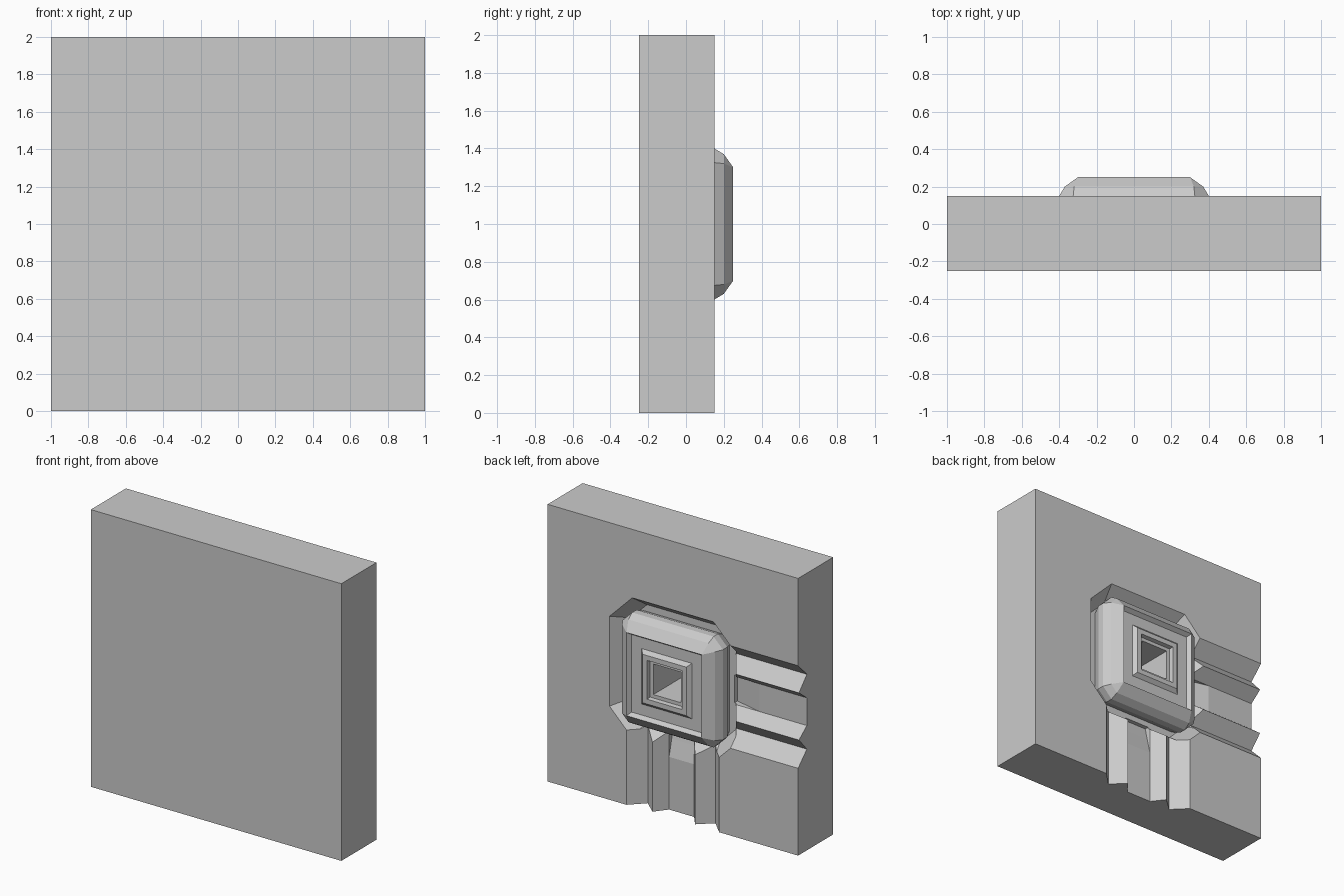
import bpy, bmesh

if "Cube" in bpy.data.objects:
    bpy.data.objects.remove(bpy.data.objects["Cube"])


def loft(name, loops, wrap=False):
    """Join equal-length point loops into a solid; wrap makes a closed ring."""
    bm = bmesh.new()
    rows = [[bm.verts.new(p) for p in loop] for loop in loops]
    pairs = list(zip(rows, rows[1:]))
    if wrap:
        pairs.append((rows[-1], rows[0]))
    else:
        bm.faces.new(rows[0])
        bm.faces.new(rows[-1])
    n = len(rows[0])
    for a, b in pairs:
        for i in range(n):
            j = (i + 1) % n
            bm.faces.new((a[i], a[j], b[j], b[i]))
    bmesh.ops.remove_doubles(bm, verts=bm.verts, dist=1e-5)
    bmesh.ops.recalc_face_normals(bm, faces=bm.faces)
    mesh = bpy.data.meshes.new(name)
    bm.to_mesh(mesh)
    bm.free()
    obj = bpy.data.objects.new(name, mesh)
    bpy.context.collection.objects.link(obj)
    return obj


def ring(h, c, y):
    """Square of half size h with corners chamfered from c, at depth y."""
    pts = [(h, c), (c, h), (-c, h), (-h, c), (-h, -c), (-c, -h), (c, -h), (h, -c)]
    return [(x, y, 1 + z) for x, z in pts]


def cut(target, cutter):
    mod = target.modifiers.new("cut", 'BOOLEAN')
    mod.operation = 'DIFFERENCE'
    mod.solver = 'EXACT'
    mod.object = cutter
    bpy.context.view_layer.objects.active = target
    bpy.ops.object.modifier_apply(modifier=mod.name)
    bpy.data.objects.remove(cutter, do_unlink=True)


# Wall slab
panel = loft("wall_panel", [[(x, y, z) for x, z in ((-1, 0), (1, 0), (1, 2), (-1, 2))]
                            for y in (-0.25, 0.15)])

# Chamfered recess around the boss, and the deep square hole
cut(panel, loft("recess_cutter", [ring(0.52, 0.33, 0.17), ring(0.42, 0.29, 0.03)]))
cut(panel, loft("hole_cutter", [ring(0.11, 0.11, 0.1), ring(0.11, 0.11, -0.16)]))

# Ridged channels running from the recess to the bottom and to the side
half = [(0.38, 0.16), (0.27, 0.05), (0.17, 0.14), (0.10, 0.05)]
profile = half + [(-u, y) for u, y in reversed(half)]
dip = [(0.62, 0.05), (0.5, 0.02), (0.41, 0.0), (0.41, 0.055), (0.62, 0.055)]


def down(u, y, t):
    return (u, y, 1 - t)


def side(u, y, t):
    return (-t, y, 1 + u)


for place in (down, side):
    cut(panel, loft("channel_cutter", [[place(u, y, t) for u, y in profile]
                                       for t in (0.42, 1.05)]))
    # middle floor dips under the boss
    cut(panel, loft("dip_cutter", [[place(u, y, t) for t, y in dip]
                                   for u in (-0.1, 0.1)]))

# Rounded boss with recessed face, raised inner frame and square hole
steps = [(0.37, 0.31, 0.03), (0.40, 0.325, 0.10), (0.40, 0.325, 0.15),
         (0.37, 0.32, 0.20), (0.30, 0.30, 0.25), (0.28, 0.28, 0.22),
         (0.20, 0.20, 0.22), (0.175, 0.175, 0.245), (0.14, 0.14, 0.245),
         (0.135, 0.135, 0.215), (0.11, 0.11, 0.215), (0.11, 0.11, 0.03)]
loft("boss", [ring(*s) for s in steps], wrap=True)
